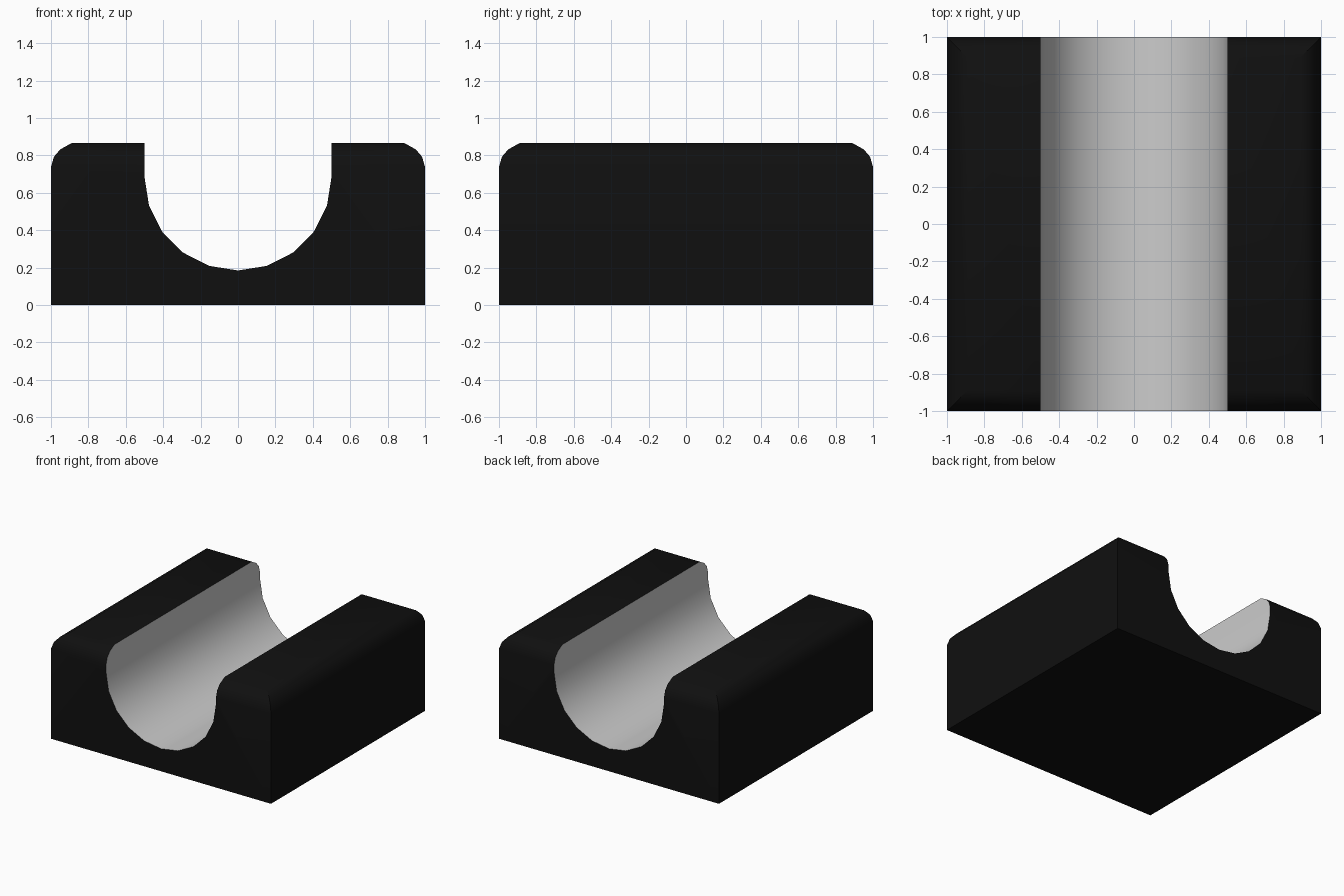
import bpy, bmesh, math

if "Cube" in bpy.data.objects:
    bpy.data.objects.remove(bpy.data.objects["Cube"])

def material(name, v):
    m = bpy.data.materials.new(name)
    m.diffuse_color = (v, v, v, 1)
    m.use_nodes = True
    m.node_tree.nodes["Principled BSDF"].inputs["Base Color"].default_value = m.diffuse_color
    return m

MATS = [material("black", 0.005), material("grey", 0.8)]

def make_object(name, bm, mat_index):
    bmesh.ops.recalc_face_normals(bm, faces=bm.faces)
    for f in bm.faces:
        f.material_index = mat_index
    me = bpy.data.meshes.new(name)
    bm.to_mesh(me)
    bm.free()
    for m in MATS:
        me.materials.append(m)
    ob = bpy.data.objects.new(name, me)
    bpy.context.collection.objects.link(ob)
    return ob

def loft(rings):
    """Closed solid through rings with equal point counts."""
    bm = bmesh.new()
    vs = [[bm.verts.new(p) for p in r] for r in rings]
    n = len(vs[0])
    for a, b in zip(vs, vs[1:]):
        for i in range(n):
            j = (i + 1) % n
            bm.faces.new((a[i], a[j], b[j], b[i]))
    bm.faces.new(vs[0])
    bm.faces.new(vs[-1])
    return bm

# Block: stacked squares, rounded around the top edge
levels = [(1, 0), (1, 0.738), (0.984, 0.793), (0.951, 0.832), (0.89, 0.866)]
block = make_object("cradle_block", loft(
    [[(-h, -h, z), (h, -h, z), (h, h, z), (-h, h, z)] for h, z in levels]), 0)

# Groove cutter: lower half of a 20-sided cylinder with straight walls above
R, ZC = 0.5, 0.685
profile = [(R * math.cos(a), ZC + R * math.sin(a))
           for a in (math.pi + math.pi * i / 10 for i in range(11))]
profile += [(R, 1.2), (-R, 1.2)]
cutter = make_object("groove_cutter", loft(
    [[(x, y, z) for x, z in profile] for y in (-1.2, 1.2)]), 1)
cutter.hide_render = True

# Cut the groove; its faces keep the grey slot
mod = block.modifiers.new("groove", 'BOOLEAN')
mod.operation = 'DIFFERENCE'
mod.solver = 'EXACT'
mod.object = cutter
bpy.context.view_layer.objects.active = block
block.select_set(True)
bpy.ops.object.modifier_apply(modifier=mod.name)
bpy.data.objects.remove(cutter)

bpy.ops.object.shade_smooth_by_angle(angle=math.radians(35))
